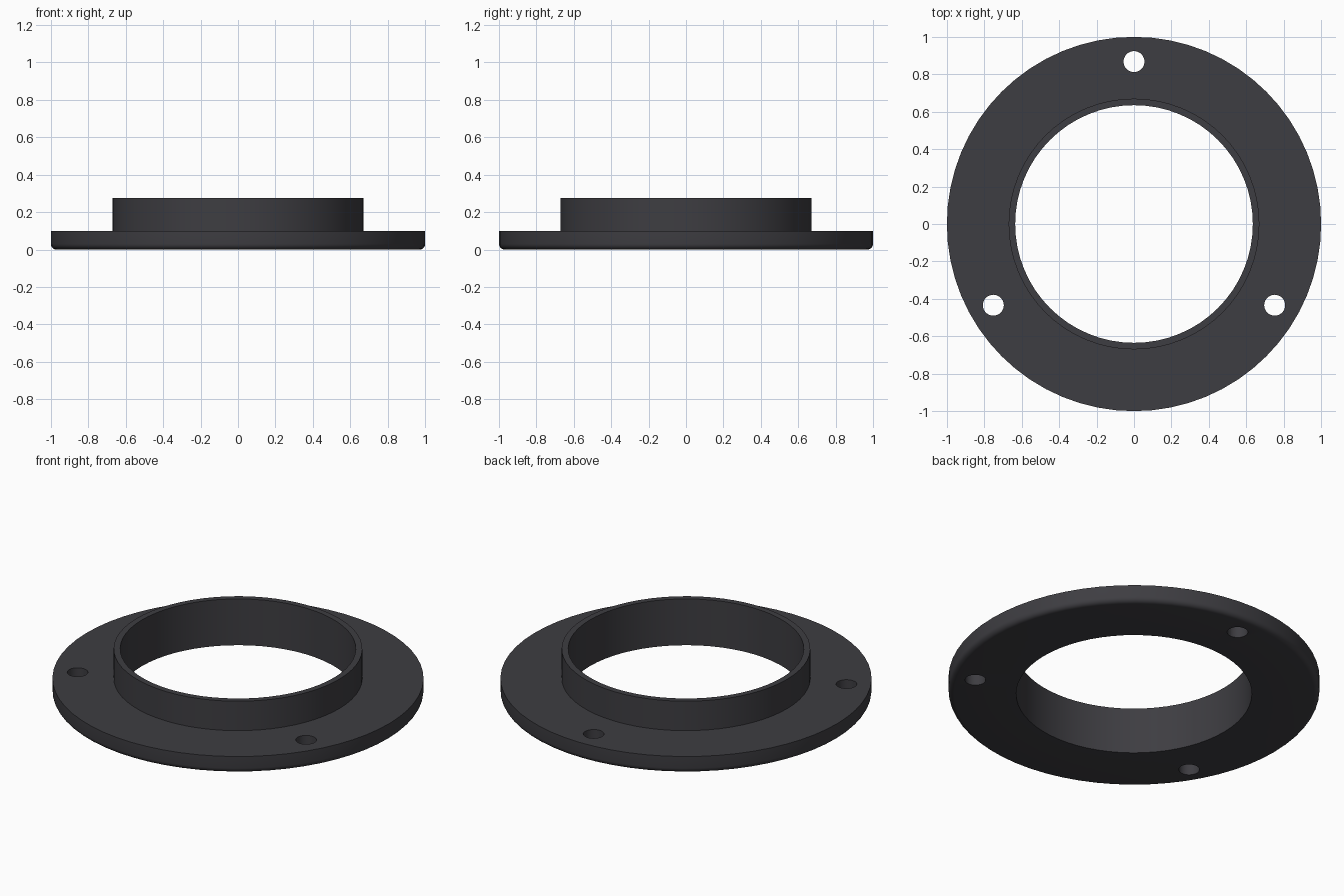
import bpy, bmesh
from math import pi, sin, cos, radians
from mathutils import Matrix, Vector

cube = bpy.data.objects.get("Cube")
if cube:
    bpy.data.objects.remove(cube, do_unlink=True)

SEGMENTS = 64
BORE, COLLAR, RIM = 0.635, 0.67, 1.0
FLANGE_TOP, COLLAR_TOP, FILLET = 0.1, 0.275, 0.03
HOLE_RADIUS, HOLE_CIRCLE = 0.056, 0.868

# Single dark plastic colour
plastic = bpy.data.materials.new("charcoal plastic")
plastic.use_nodes = True
color = (0.048, 0.047, 0.054, 1)
plastic.diffuse_color = color
plastic.node_tree.nodes["Principled BSDF"].inputs["Base Color"].default_value = color


def make_object(name, bm):
    bmesh.ops.recalc_face_normals(bm, faces=bm.faces)
    mesh = bpy.data.meshes.new(name)
    bm.to_mesh(mesh)
    bm.free()
    obj = bpy.data.objects.new(name, mesh)
    obj.data.materials.append(plastic)
    bpy.context.collection.objects.link(obj)
    return obj


# Cross-section of flange and collar, with a rounded lower rim
profile = [(BORE, 0)]
for i in range(6):
    a = radians(-90 + 18 * i)
    profile.append((RIM - FILLET + FILLET * cos(a), FILLET + FILLET * sin(a)))
profile += [(RIM, FLANGE_TOP), (COLLAR, FLANGE_TOP),
            (COLLAR, COLLAR_TOP), (BORE, COLLAR_TOP)]

# Revolve the section around the vertical axis
bm = bmesh.new()
verts = [bm.verts.new((r, 0, z)) for r, z in profile]
edges = [bm.edges.new((v, verts[(i + 1) % len(verts)])) for i, v in enumerate(verts)]
bmesh.ops.spin(bm, geom=verts + edges, cent=(0, 0, 0), axis=(0, 0, 1),
               angle=2 * pi, steps=SEGMENTS, use_merge=True)
bmesh.ops.remove_doubles(bm, verts=bm.verts, dist=1e-4)
flange = make_object("flange_ring", bm)

# Three screw holes, evenly spaced
bm = bmesh.new()
for i in range(3):
    a = radians(90 + 120 * i)
    place = Matrix.Translation(Vector((HOLE_CIRCLE * cos(a), HOLE_CIRCLE * sin(a), FLANGE_TOP / 2)))
    bmesh.ops.create_cone(bm, cap_ends=True, segments=32, radius1=HOLE_RADIUS,
                          radius2=HOLE_RADIUS, depth=0.3, matrix=place)
cutter = make_object("screw_hole_cutter", bm)
cutter.hide_render = True

cut = flange.modifiers.new("screw holes", "BOOLEAN")
cut.operation = "DIFFERENCE"
cut.solver = "EXACT"
cut.object = cutter

bpy.ops.object.select_all(action="DESELECT")
flange.select_set(True)
bpy.context.view_layer.objects.active = flange
bpy.ops.object.modifier_apply(modifier=cut.name)
bpy.data.objects.remove(cutter, do_unlink=True)
bpy.ops.object.shade_smooth_by_angle(angle=radians(30))
